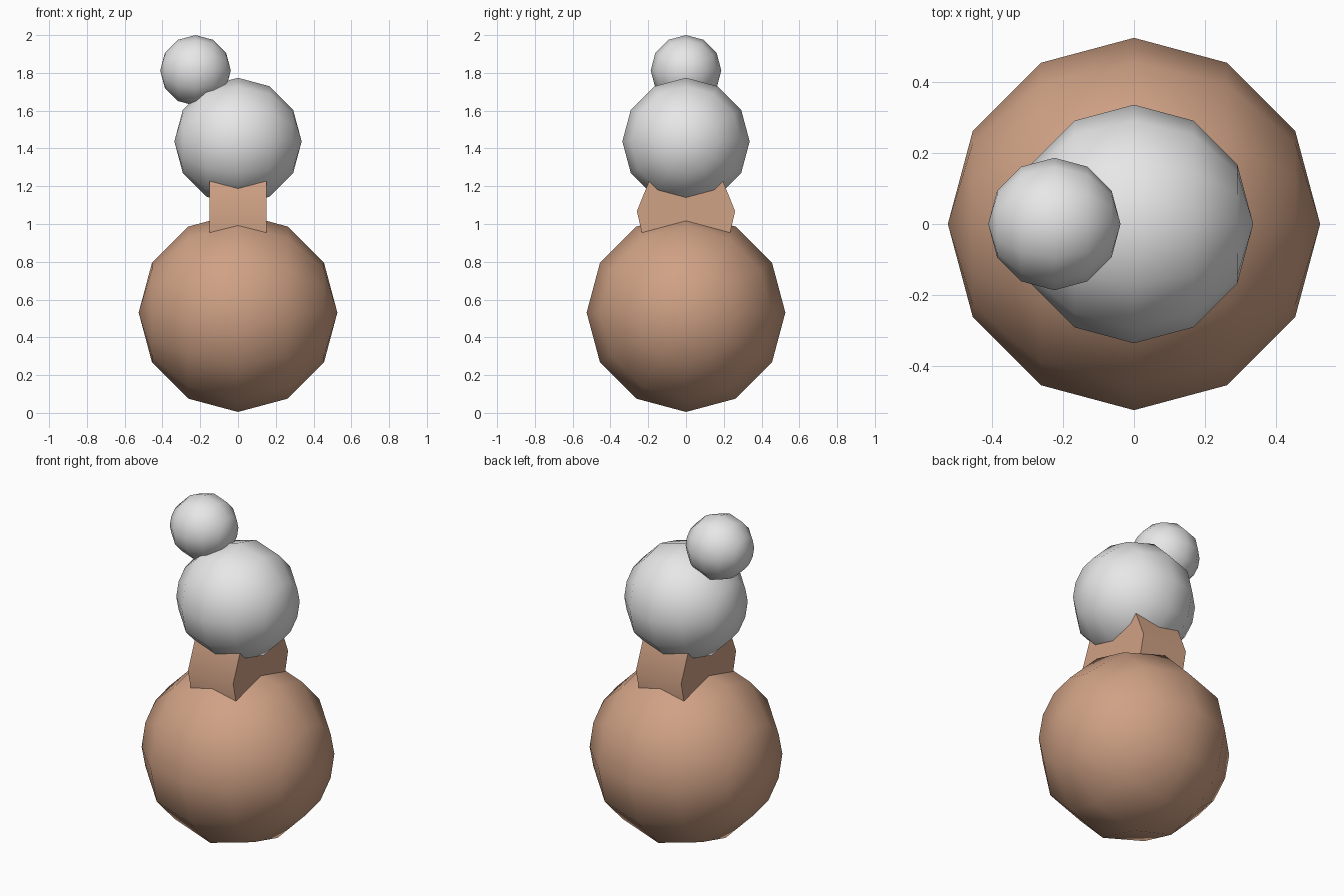
import bpy
import bmesh
import math

cube = bpy.data.objects.get("Cube")
if cube:
    bpy.data.objects.remove(cube, do_unlink=True)


def make_material(name, color):
    mat = bpy.data.materials.new(name)
    mat.use_nodes = True
    mat.diffuse_color = color
    mat.node_tree.nodes["Principled BSDF"].inputs["Base Color"].default_value = color
    return mat


brown = make_material("warm_brown", (0.63, 0.36, 0.235, 1))
grey = make_material("light_grey", (0.8, 0.8, 0.8, 1))


def finish(obj, mat, angle):
    obj.data.materials.append(mat)
    bpy.ops.object.select_all(action="DESELECT")
    obj.select_set(True)
    bpy.context.view_layer.objects.active = obj
    bpy.ops.object.shade_smooth_by_angle(angle=math.radians(angle))


def ball(name, radius, x, z, mat):
    # Twelve-sided ball with its poles lying along x
    bpy.ops.mesh.primitive_uv_sphere_add(
        segments=12, ring_count=6, radius=radius,
        location=(x, 0, z), rotation=(0, math.pi / 2, 0))
    obj = bpy.context.object
    obj.name = name
    finish(obj, mat, 60)


# Body, head and bobble
ball("body", 0.526, 0, 0.531, brown)
ball("head", 0.337, 0, 1.437, grey)
ball("bobble", 0.187, -0.225, 1.813, grey)

# Neck: bulging block, mirrored profile extruded across x
half = [(0.205, 0.83), (0.26, 1.068), (0.17, 1.29)]
profile = half + [(-y, z) for y, z in reversed(half)]
bm = bmesh.new()
face = bm.faces.new([bm.verts.new((-0.15, y, z)) for y, z in profile])
side = bmesh.ops.extrude_face_region(bm, geom=[face])
verts = [v for v in side["geom"] if isinstance(v, bmesh.types.BMVert)]
bmesh.ops.translate(bm, verts=verts, vec=(0.3, 0, 0))
bmesh.ops.recalc_face_normals(bm, faces=bm.faces)
mesh = bpy.data.meshes.new("neck")
bm.to_mesh(mesh)
bm.free()
neck = bpy.data.objects.new("neck", mesh)
bpy.context.collection.objects.link(neck)
finish(neck, brown, 40)
